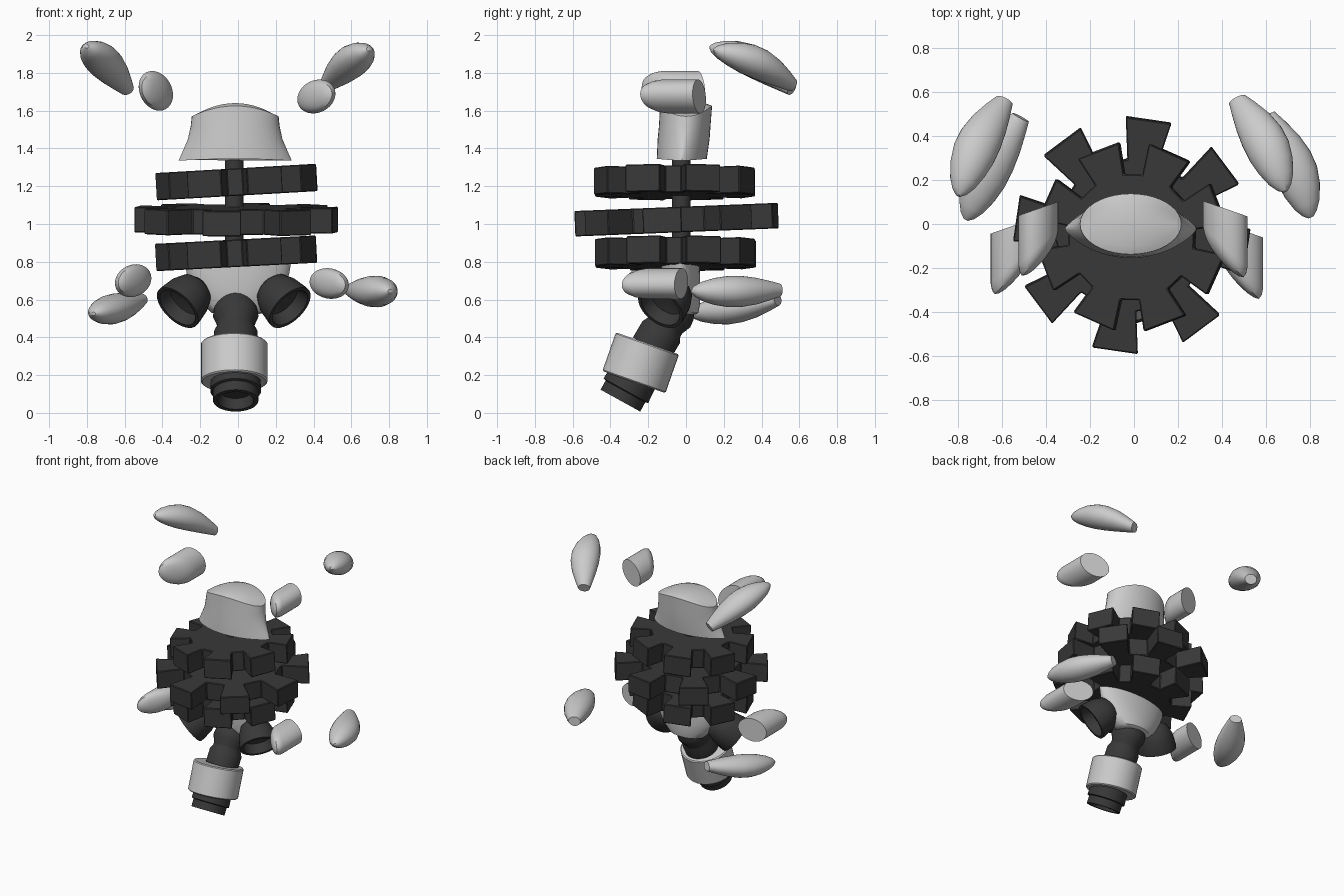
import bpy, bmesh, math
from mathutils import Vector, Euler

if "Cube" in bpy.data.objects:
    bpy.data.objects.remove(bpy.data.objects["Cube"])

dark = bpy.data.materials.new("dark_rubber")
dark.diffuse_color = (0.04, 0.04, 0.04, 1)
dark.use_nodes = True
dark.node_tree.nodes["Principled BSDF"].inputs["Base Color"].default_value = dark.diffuse_color


def skin(name, rings, mat=None, smooth=40, caps=True):
    """Bridge a list of equal-length point rings into a surface."""
    bm = bmesh.new()
    vs = [[bm.verts.new(p) for p in r] for r in rings]
    n = len(vs[0])
    for a, b in zip(vs, vs[1:]):
        for i in range(n):
            j = (i + 1) % n
            bm.faces.new((a[i], a[j], b[j], b[i]))
    if caps:
        bm.faces.new(vs[0][::-1])
        bm.faces.new(vs[-1])
    bmesh.ops.recalc_face_normals(bm, faces=bm.faces)
    me = bpy.data.meshes.new(name)
    bm.to_mesh(me)
    bm.free()
    ob = bpy.data.objects.new(name, me)
    bpy.context.collection.objects.link(ob)
    if mat:
        me.materials.append(mat)
    if smooth:
        bpy.ops.object.select_all(action='DESELECT')
        ob.select_set(True)
        bpy.context.view_layer.objects.active = ob
        bpy.ops.object.shade_smooth_by_angle(angle=math.radians(smooth))
    return ob


def turn(n):
    return [2 * math.pi * i / n for i in range(n)]


def lathe(name, origin, axis, profile, mat=None, n=32):
    """Revolve (radius, distance) pairs about an axis."""
    o, d = Vector(origin), Vector(axis).normalized()
    u = d.orthogonal().normalized()
    v = d.cross(u)
    return skin(name, [[o + d * h + (u * math.cos(t) + v * math.sin(t)) * r for t in turn(n)]
                       for r, h in profile], mat)


def lens_loft(name, stations, cx, n=40):
    """Stations: z, half width, y front, y back, edge sharpness, dome height."""
    rings = []
    for z, a, y0, y1, p, dome in stations:
        cy, b = (y0 + y1) / 2, (y1 - y0) / 2
        rings.append([(cx + a * math.cos(t),
                       cy + b * math.copysign(abs(math.sin(t)) ** p, math.sin(t)),
                       z + dome * math.sin(t) ** 2) for t in turn(n)])
    return skin(name, rings)


def gear(name, loc, R, root, hw, thick, phase, tilt):
    """Eight flared teeth around a disc."""
    pts = []
    for k in range(8):
        a = math.radians(phase + 45 * k)
        c, s = math.cos(a), math.sin(a)
        for r, w in ((root, -0.07), (R, -hw), (R, hw), (root, 0.07)):
            pts.append((r * c - w * s, r * s + w * c))
    rot = Euler([math.radians(x) for x in tilt])
    h = thick / 2
    ob = skin(name, [[(x, y, z) for x, y in pts] for z in (-h, h)], dark, 0)
    ob.location, ob.rotation_euler = loc, rot
    bev = ob.modifiers.new("edge", 'BEVEL')
    bev.width, bev.segments = 0.005, 1


def inner_limb(name, c, side, a, b, roll, n=32):
    """Elliptical stub running along y: cut flat at the back, oblique nose at the front."""
    cr, sr = math.cos(math.radians(roll)), math.sin(math.radians(roll))
    rings = []
    for dy, s, shear in ((0.145, 1, .35), (-0.03, 1, .9), (-0.06, .94, .95), (-0.085, .82, 1), (-0.102, .6, 1),
                         (-0.112, .3, 1), (-0.114, .05, 1)):
        ring = []
        for t in turn(n):
            p, q = a * s * math.cos(t), b * s * math.sin(t)
            x, z = p * cr - q * sr, p * sr + q * cr
            ring.append((c[0] + x, c[1] + dy - shear * side * x, c[2] + z))
        rings.append(ring)
    skin(name, rings)


def outer_limb(name, inner, outer, wide, thin, out, lift, n=28):
    """Teardrop from a narrow cut inner end, bulging outwards, to a pointed outer end."""
    p, q = Vector(inner), Vector(outer)
    d = (q - p).normalized()
    u = d.cross(Vector((0, 0, 1))).normalized()
    v = u.cross(d)
    side = math.copysign(1, u.x * p.x)
    rings = []
    for f, s in ((0, .42), (.12, .62), (.28, .85), (.45, .99), (.6, 1), (.75, .86), (.88, .62), (.96, .36), (1, .12)):
        c = p.lerp(q, f) + (v * lift + u * side * out) * math.sin(math.pi * f)
        rings.append([c + u * wide * s * math.cos(t) + v * thin * s * math.sin(t) for t in turn(n)])
    skin(name, rings)


# head and pelvis shells
lens_loft("head", [(1.335, .30, -.155, .11, 1.6, .01), (1.38, .28, -.153, .115, 1.4, 0),
                   (1.45, .25, -.15, .125, 1.2, 0), (1.52, .235, -.143, .13, 1, 0),
                   (1.57, .23, -.138, .138, 1, .055), (1.575, .215, -.1, .1, 1, .065),
                   (1.575, .215, -.001, .001, 1, .065)], -.015)
lens_loft("pelvis", [(.79, .28, -.13, .07, 1.2, 0), (.73, .27, -.13, .075, 1.1, 0),
                     (.65, .235, -.125, .075, 1, 0), (.58, .19, -.115, .075, 1, 0),
                     (.53, .14, -.1, .065, 1, 0), (.52, .1, -.08, .05, 1, 0)], 0)

# spine and gears
lathe("spine", (-.02, -.025, .7), (0, 0, 1), [(.05, 0), (.05, .7)], dark)
gear("upper_gear", (-.008, -.06, 1.222), .42, .28, .1, .145, 21, (0, -3.3, 0))
gear("middle_gear", (-.01, -.05, 1.023), .53, .34, .105, .135, 36.7, (2.3, 0, 0))
gear("lower_gear", (-.01, -.056, .845), .42, .28, .1, .145, 21, (0, -3, 0))

# hip cups, open towards the legs
for side, label, cx in ((-1, "left", -.015), (1, "right", -.03)):
    lathe(label + "_hip_cup", (cx + side * .215, -.06, .65), (side * .6, -.5, -.62),
          [(.06, -.04), (.1, -.01), (.125, .05), (.137, .13), (.137, .15), (.117, .15), (.1, .08), (.03, .06)], dark)

# lower tube: ribbed joint, collar, open nozzle
lathe("waist_joint", (-.012, -.03, .6), (0, -.5, -.85),
      [(.09, 0), (.115, .06), (.12, .1), (.1, .15), (.1, .17), (.115, .2), (.115, .3)], dark)
lathe("collar", (-.02, -.204, .368), (0, -.33, -.94),
      [(.17, 0), (.177, .007), (.177, .21), (.17, .217)])
lathe("nozzle", (-.012, -.27, .205), (0, -.48, -.87),
      [(.13, 0), (.135, .1), (.12, .105), (.12, .16), (.095, .16), (.085, .1), (.03, .1)], dark)

# floating limbs
inner_limb("upper_right_inner_limb", (.415, -.075, 1.675), 1, .105, .085, 28)
inner_limb("upper_left_inner_limb", (-.435, -.075, 1.705), -1, .11, .085, 118)
inner_limb("lower_right_inner_limb", (.483, -.17, .685), 1, .105, .08, -12)
inner_limb("lower_left_inner_limb", (-.555, -.155, .7), -1, .1, .083, 28)
outer_limb("upper_left_outer_limb", (-.59, .56, 1.715), (-.80, .13, 1.94), .1, .083, .02, .03)
outer_limb("upper_right_outer_limb", (.47, .565, 1.735), (.69, .15, 1.925), .1, .083, .02, .025)
outer_limb("lower_left_outer_limb", (-.515, .485, .60), (-.765, .02, .525), .1, .078, .015, -.01)
outer_limb("lower_right_outer_limb", (.60, .495, .65), (.805, .03, .645), .1, .083, .02, -.005)
